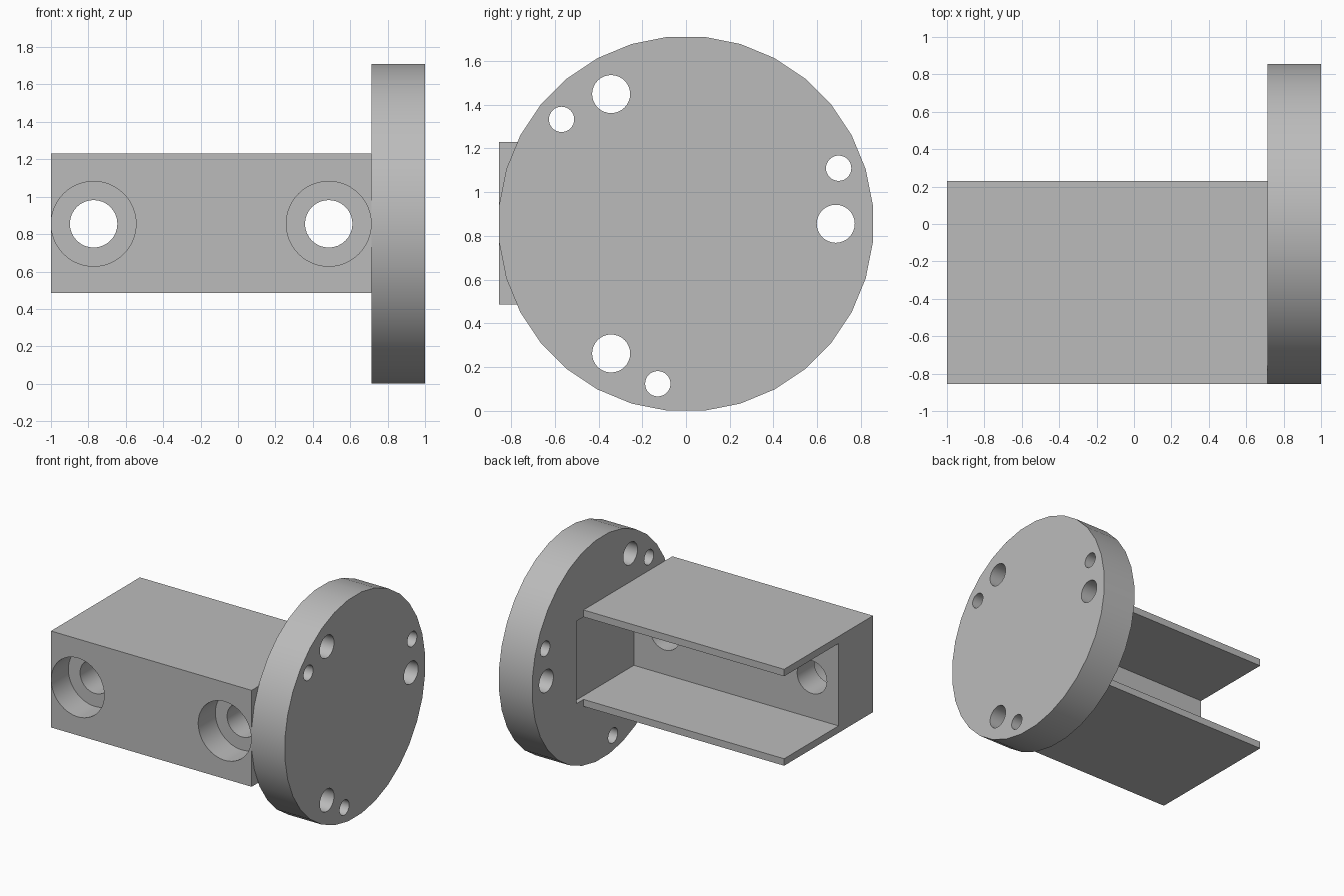
import bpy, bmesh, math
from mathutils import Matrix, Vector

if "Cube" in bpy.data.objects:
    bpy.data.objects.remove(bpy.data.objects["Cube"], do_unlink=True)

# Material
metal = bpy.data.materials.new("plain grey")
metal.use_nodes = True
grey = (0.5, 0.5, 0.5, 1)
metal.diffuse_color = grey
metal.node_tree.nodes["Principled BSDF"].inputs["Base Color"].default_value = grey

# Main dimensions
R = 0.855                      # flange radius and height of its axis
FACE, END = 0.715, 1.0         # flange thickness along x
FRONT, BACK = -0.855, 0.23     # channel depth along y
LOW, HIGH = 0.485, 1.23        # channel height
WALL, WEB = 0.054, -0.435      # plate thickness, back of the thick web


def make_object(name, bm):
    bmesh.ops.recalc_face_normals(bm, faces=bm.faces)
    mesh = bpy.data.meshes.new(name)
    bm.to_mesh(mesh)
    bm.free()
    mesh.materials.append(metal)
    obj = bpy.data.objects.new(name, mesh)
    bpy.context.collection.objects.link(obj)
    return obj


def cylinder(name, radius, start, end, sides=32, turn=0):
    """Cylinder between two points."""
    start, end = Vector(start), Vector(end)
    axis = end - start
    bm = bmesh.new()
    place = (Matrix.Translation((start + end) / 2)
             @ axis.to_track_quat('Z', 'Y').to_matrix().to_4x4()
             @ Matrix.Rotation(turn, 4, 'Z'))
    bmesh.ops.create_cone(bm, cap_ends=True, segments=sides, radius1=radius,
                          radius2=radius, depth=axis.length, matrix=place)
    return make_object(name, bm)


def box(name, low, high):
    low, high = Vector(low), Vector(high)
    bm = bmesh.new()
    place = Matrix.Translation((low + high) / 2) @ Matrix.Diagonal((*(high - low), 1))
    bmesh.ops.create_cube(bm, size=1, matrix=place)
    return make_object(name, bm)


def cut(obj, cutters):
    """Subtract each cutter, apply, and discard it."""
    bpy.ops.object.select_all(action='DESELECT')
    obj.select_set(True)
    bpy.context.view_layer.objects.active = obj
    for cutter in cutters:
        mod = obj.modifiers.new("cut", 'BOOLEAN')
        mod.operation, mod.solver, mod.object = 'DIFFERENCE', 'EXACT', cutter
        bpy.ops.object.modifier_apply(modifier=mod.name)
        bpy.data.objects.remove(cutter, do_unlink=True)
    bpy.ops.object.shade_smooth_by_angle(angle=math.radians(30))


# Round flange with two rings of three holes and a shallow pocket
half = math.pi / 32
flange = cylinder("round_flange", R / math.cos(half), (FACE, 0, R), (END, 0, R), turn=half)
cutters = []
for radius, ring, offset in ((0.087, 0.685, 0), (0.058, 0.743, 20)):
    for k in range(3):
        a = math.radians(offset + 120 * k)
        y, z = ring * math.cos(a), R + ring * math.sin(a)
        cutters.append(cylinder("hole_cutter", radius, (FACE - 0.1, y, z), (END + 0.1, y, z)))
cutters.append(box("pocket_cutter", (FACE - 0.1, WEB, LOW + WALL),
                   (FACE + 0.035, 0.316, HIGH - WALL)))
cut(flange, cutters)

# Channel body: C-shaped profile extruded along x
profile = [(FRONT, LOW), (BACK, LOW), (BACK, LOW + WALL), (WEB, LOW + WALL),
           (WEB, HIGH - WALL), (BACK, HIGH - WALL), (BACK, HIGH), (FRONT, HIGH)]
bm = bmesh.new()
face = bm.faces.new([bm.verts.new((-1, y, z)) for y, z in profile])
side = bmesh.ops.extrude_face_region(bm, geom=[face])
bmesh.ops.translate(bm, vec=(FACE + 1, 0, 0),
                    verts=[g for g in side["geom"] if isinstance(g, bmesh.types.BMVert)])
channel = make_object("channel_body", bm)

# Counterbored bolt holes through the web
cutters = []
for x in (-0.772, 0.485):
    cutters.append(cylinder("bore_cutter", 0.227, (x, FRONT - 0.1, R), (x, FRONT + 0.21, R), 48))
    cutters.append(cylinder("bolt_cutter", 0.127, (x, FRONT - 0.1, R), (x, WEB + 0.1, R)))
cut(channel, cutters)
